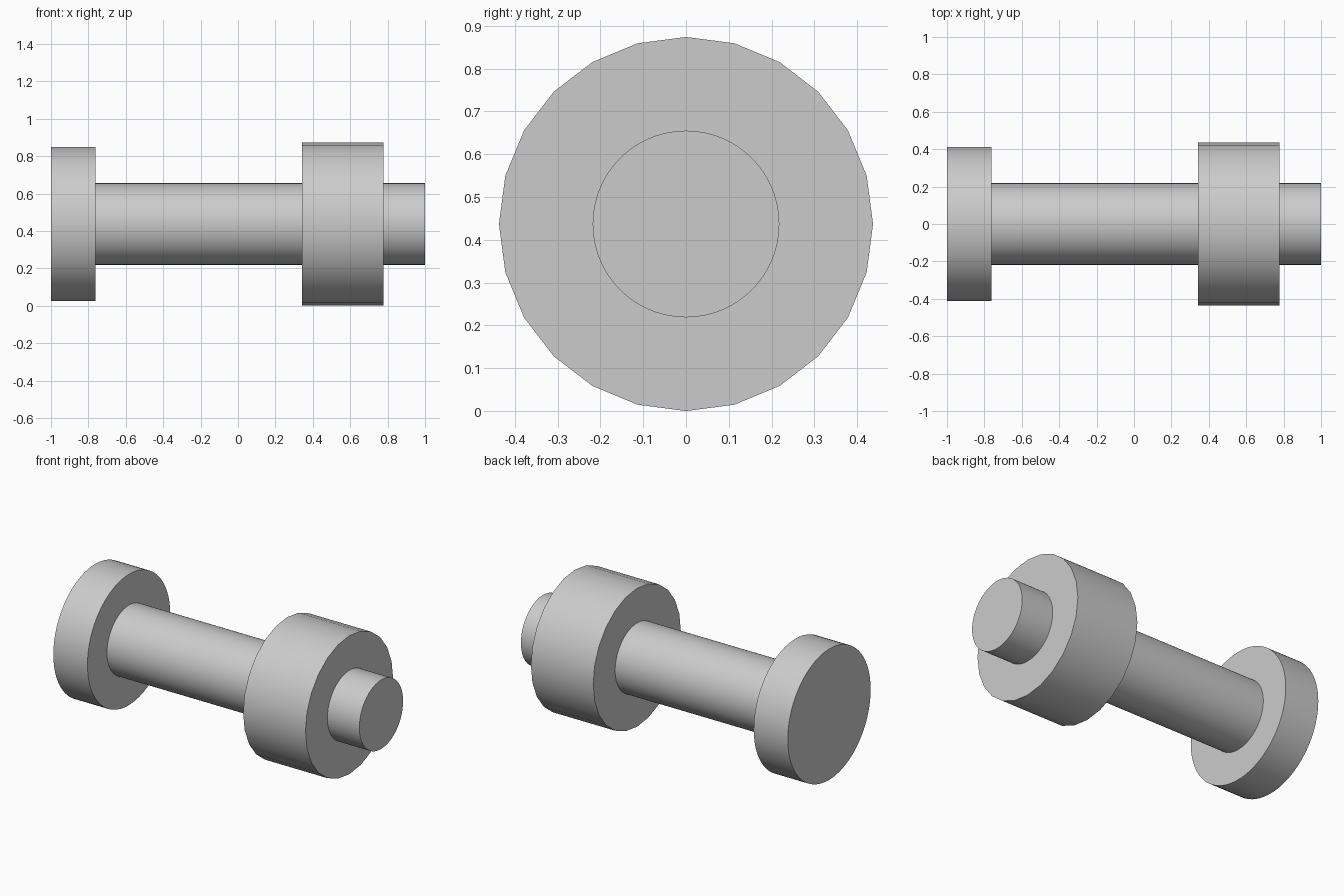
import bpy
import math

cube = bpy.data.objects.get("Cube")
if cube:
    bpy.data.objects.remove(cube, do_unlink=True)

AXIS_Z = 0.437
SHAFT_R = 0.218

steel = bpy.data.materials.new("light_grey_steel")
steel.use_nodes = True
colour = (0.6, 0.6, 0.6, 1.0)
steel.diffuse_color = colour
steel.node_tree.nodes["Principled BSDF"].inputs["Base Color"].default_value = colour


def lathe(name, profile, sides, closed=False):
    """Revolve (x, radius) points around the lengthwise axis."""
    verts, faces = [], []
    for x, r in profile:
        for i in range(sides):
            a = math.tau * i / sides
            verts.append((x, r * math.sin(a), AXIS_Z + r * math.cos(a)))
    rings = len(profile)
    for k in range(rings if closed else rings - 1):
        a, b = k * sides, (k + 1) % rings * sides
        for i in range(sides):
            j = (i + 1) % sides
            faces.append((a + i, a + j, b + j, b + i))
    if not closed:
        faces.append(tuple(reversed(range(sides))))
        faces.append(tuple(range((rings - 1) * sides, rings * sides)))
    mesh = bpy.data.meshes.new(name)
    mesh.from_pydata(verts, [], faces)
    mesh.materials.append(steel)
    obj = bpy.data.objects.new(name, mesh)
    bpy.context.collection.objects.link(obj)

    # Consistent outward normals and smooth sides with sharp rims
    bpy.ops.object.select_all(action='DESELECT')
    obj.select_set(True)
    bpy.context.view_layer.objects.active = obj
    bpy.ops.object.mode_set(mode='EDIT')
    bpy.ops.mesh.select_all(action='SELECT')
    bpy.ops.mesh.normals_make_consistent(inside=False)
    bpy.ops.object.mode_set(mode='OBJECT')
    bpy.ops.object.shade_smooth_by_angle(angle=math.radians(30))
    return obj


# Head and shaft turned as one solid piece
lathe("bolt_head_and_shaft",
      [(-1.0, 0.413), (-0.762, 0.413), (-0.762, SHAFT_R), (1.0, SHAFT_R)], 96)

# Coarser faceted collar around the shaft
lathe("collar_nut",
      [(0.342, SHAFT_R - 0.005), (0.342, AXIS_Z), (0.777, AXIS_Z), (0.777, SHAFT_R - 0.005)],
      24, closed=True)
